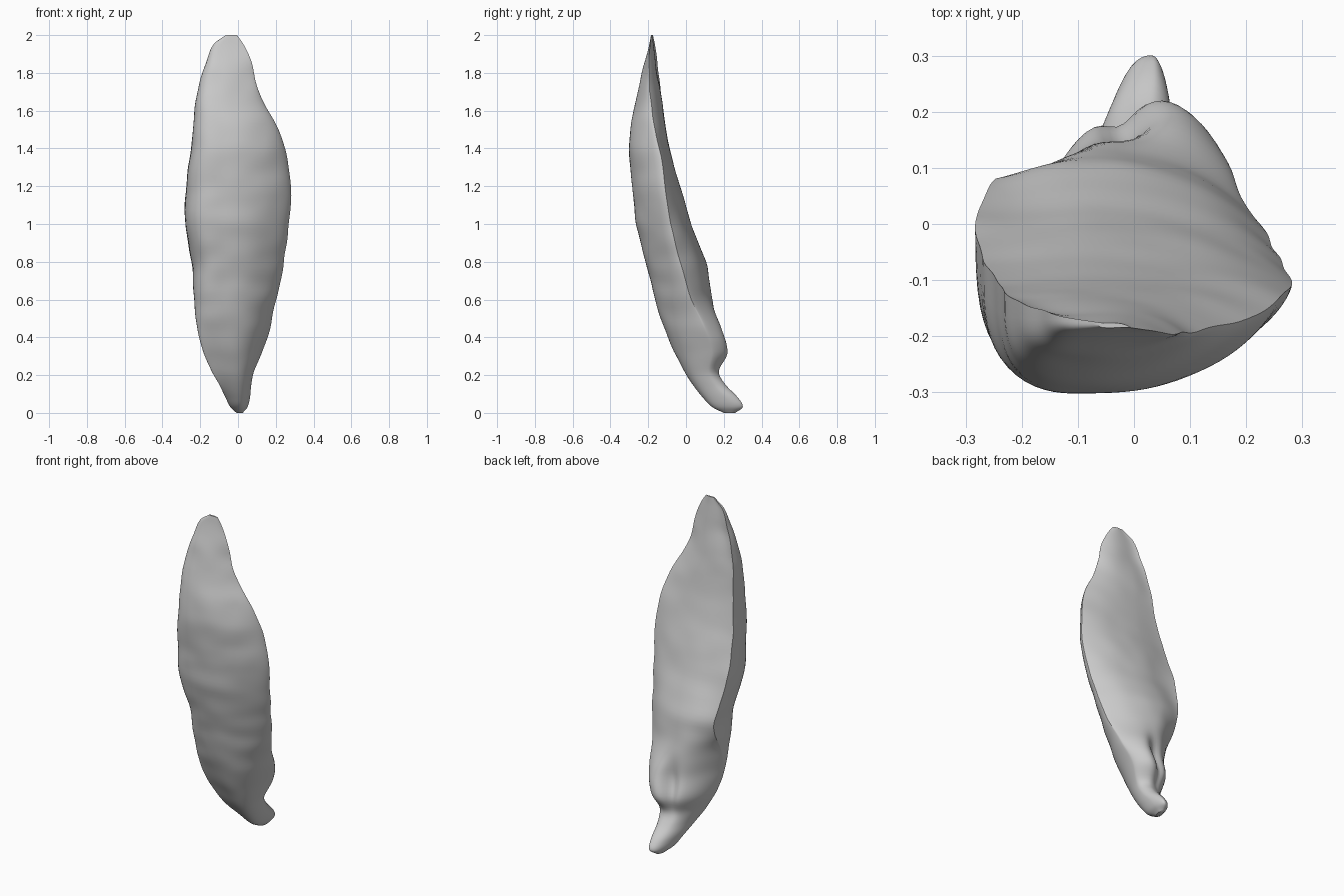
import bpy, bmesh, math
from mathutils import Vector, noise

cube = bpy.data.objects.get("Cube")
if cube:
    bpy.data.objects.remove(cube, do_unlink=True)

# Cross-section stations: height, left x, right x, front y, left rim y, right rim y, back y, back peak
STATIONS = [
    (0, -.008, .025, .2, .22, .24, .26, .65),
    (.03, -.04, .05, .14, .17, .24, .3, .78),
    (.08, -.065, .064, .09, .12, .21, .275, .78),
    (.15, -.1, .07, .035, .05, .15, .21, .75),
    (.22, -.14, .085, -.01, .01, .12, .175, .72),
    (.32, -.185, .13, -.06, -.03, .14, .22, .75),
    (.45, -.215, .17, -.115, -.045, .1, .185, .7),
    (.6, -.235, .2, -.165, .0, .03, .14, .45),
    (.7, -.238, .225, -.19, .06, 0, .125, .35),
    (.8, -.245, .245, -.215, .08, -.03, .105, .3),
    (1, -.28, .27, -.265, .02, -.08, .025, .35),
    (1.2, -.275, .28, -.285, -.045, -.11, -.03, .35),
    (1.35, -.255, .26, -.3, -.085, -.13, -.075, .35),
    (1.5, -.24, .215, -.295, -.11, -.165, -.105, .35),
    (1.7, -.215, .11, -.255, -.135, -.19, -.135, .35),
    (1.85, -.17, .075, -.22, -.15, -.195, -.16, .4),
    (1.95, -.13, .03, -.195, -.165, -.19, -.172, .4),
    (2, -.065, -.005, -.185, -.175, -.185, -.176, .4),
]
LEVELS, FRONT, BACK = 110, 40, 36


def station(z):
    """Smoothly interpolated cross-section values at height z."""
    last = len(STATIONS) - 1
    i = next(k for k in range(last) if z <= STATIONS[k + 1][0])
    a, b = STATIONS[i], STATIONS[i + 1]
    before, after = STATIONS[max(i - 1, 0)], STATIONS[min(i + 2, last)]
    h = b[0] - a[0]
    u = (z - a[0]) / h
    result = []
    for p, q, r, s in zip(before[1:], a[1:], b[1:], after[1:]):
        m = (r - p) / (b[0] - before[0]) * h
        n = (s - q) / (after[0] - a[0]) * h
        result.append(q + u * m + u * u * (3 * (r - q) - 2 * m - n)
                      + u ** 3 * (2 * (q - r) + m + n))
    return result


def hump(t, peak, left, right):
    """One at the peak, falling to zero at both rims; (power, roundness) per side."""
    s, (power, roundness) = ((peak - t) / peak, left) if t < peak else ((t - peak) / (1 - peak), right)
    return max(0, 1 - s ** power) ** roundness


def mix(a, b, t):
    return a + (b - a) * t


def ring(z):
    xl, xr, front, yl, yr, back, peak = station(z)
    low = max(0, min(1, (.7 - z) / .5))
    points = []
    # Convex front: boxy left shoulder, tapering right side
    for k in range(FRONT):
        t = (1 - math.cos(math.pi * k / FRONT)) / 2
        f = hump(t, mix(.38, .48, low), (mix(3.2, 2.2, low), mix(.3, .52, low)), (2, mix(.68, .58, low)))
        points.append(Vector((mix(xl, xr, t), mix(mix(yl, yr, t), front, f), z)))
    # Flat back that swells toward the stem, with a groove beside the knob
    for k in range(BACK):
        t = (1 + math.cos(math.pi * k / BACK)) / 2
        f = hump(t, peak, (2, mix(1, .75, low)), (2, mix(1, .55, low)))
        y = mix(mix(yl, yr, t), back, f)
        groove = math.exp(-((z - .38) / .12) ** 2 - ((t - .52) / .11) ** 2)
        points.append(Vector((mix(xl, xr, t), y - .045 * groove, z)))
    # Gentle uneven ripples
    fade = min(1, z / .3, (2 - z) / .2)
    for p in points:
        p.y += fade * .005 * noise.noise(Vector((p.x * 7, p.y * 5, p.z * 9)))
        p.x += fade * .006 * noise.noise(Vector((p.x, p.y * 3, p.z * 9 + 7)))
    return points


# Loft the sections, with closer levels at both ends
bm = bmesh.new()
rings = []
for k in range(LEVELS + 1):
    u = k / LEVELS
    z = 2 * mix(u, (1 - math.cos(math.pi * u)) / 2, .7)
    rings.append([bm.verts.new(p) for p in ring(min(z, 2))])
count = FRONT + BACK
for lower, upper in zip(rings, rings[1:]):
    for k in range(count):
        n = (k + 1) % count
        bm.faces.new((lower[k], lower[n], upper[n], upper[k]))
bm.faces.new(rings[0])
bm.faces.new(rings[-1])
bmesh.ops.recalc_face_normals(bm, faces=bm.faces)
mesh = bpy.data.meshes.new("curved_husk")
bm.to_mesh(mesh)
bm.free()

# Plain grey material
grey = bpy.data.materials.new("plain_grey")
grey.use_nodes = True
colour = (.6, .6, .6, 1)
grey.diffuse_color = colour
shader = next(n for n in grey.node_tree.nodes if n.type == "BSDF_PRINCIPLED")
shader.inputs["Base Color"].default_value = colour
mesh.materials.append(grey)

husk = bpy.data.objects.new("curved_husk", mesh)
bpy.context.collection.objects.link(husk)
bpy.ops.object.select_all(action="DESELECT")
husk.select_set(True)
bpy.context.view_layer.objects.active = husk
bpy.ops.object.shade_smooth_by_angle(angle=math.radians(40))
